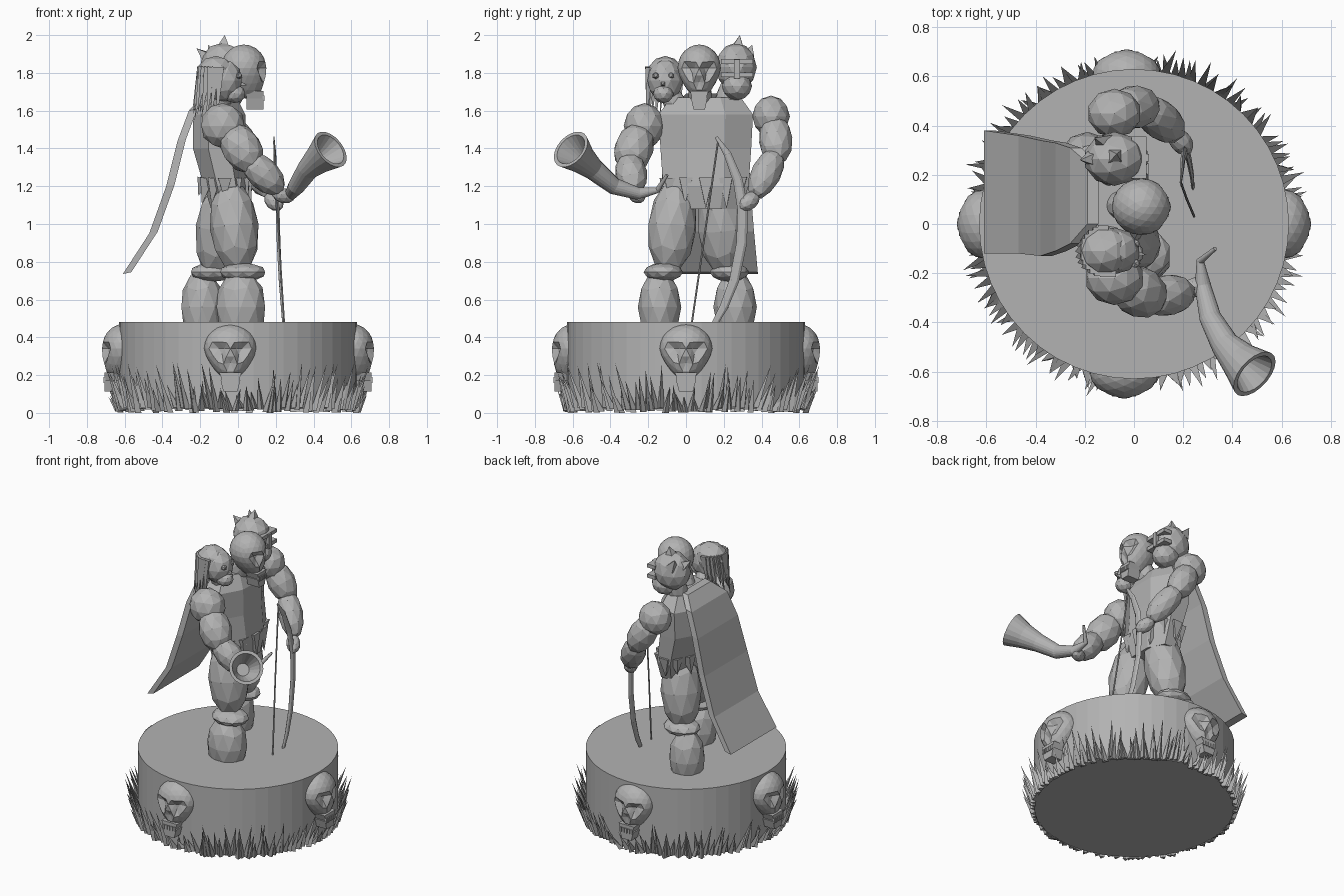
import bpy, bmesh, math, random
from mathutils import Vector as V, Matrix as M

if "Cube" in bpy.data.objects:
    bpy.data.objects.remove(bpy.data.objects["Cube"])

random.seed(4)
stone = bpy.data.materials.new("grey_stone")
stone.diffuse_color = (0.45, 0.45, 0.45, 1)
stone.use_nodes = True
stone.node_tree.nodes["Principled BSDF"].inputs["Base Color"].default_value = stone.diffuse_color


def finish(name, bm):
    bmesh.ops.recalc_face_normals(bm, faces=bm.faces[:])
    me = bpy.data.meshes.new(name)
    bm.to_mesh(me)
    bm.free()
    me.materials.append(stone)
    ob = bpy.data.objects.new(name, me)
    bpy.context.collection.objects.link(ob)
    return ob


def ball(name, loc, radii, direction=(0, 0, 1), sub=2):
    """Faceted ellipsoid; its local z follows direction."""
    rot = V(direction).to_track_quat('Z', 'Y').to_matrix().to_4x4()
    bm = bmesh.new()
    bmesh.ops.create_icosphere(bm, subdivisions=sub, radius=1,
                               matrix=M.Translation(loc) @ rot @ M.Diagonal((*radii, 1)))
    return finish(name, bm)


def limb(name, a, b, r, extra=0.05):
    a, b = V(a), V(b)
    return ball(name, (a + b) / 2, (r, r, (b - a).length / 2 + extra), b - a)


def skin(bm, rings, caps=True):
    vs = [[bm.verts.new(p) for p in r] for r in rings]
    n = len(vs[0])
    for a, b in zip(vs, vs[1:]):
        for i in range(n):
            bm.faces.new((a[i], a[(i + 1) % n], b[(i + 1) % n], b[i]))
    if caps:
        bm.faces.new(vs[0])
        bm.faces.new(vs[-1])


def tube(name, pts, radii, n, flat=1.0):
    """Swept tube with changing radius."""
    pts = [V(p) for p in pts]
    rings = []
    for i, p in enumerate(pts):
        d = (pts[min(i + 1, len(pts) - 1)] - pts[max(i - 1, 0)]).normalized()
        u = d.cross(V((1, 0, 0.01))).normalized()
        w = d.cross(u)
        rings.append([p + radii[i] * (u * math.cos(t) + w * math.sin(t) * flat)
                      for t in (2 * math.pi * k / n for k in range(n))])
    bm = bmesh.new()
    skin(bm, rings)
    return finish(name, bm)


def spike(bm, base, tip, r, n=4):
    base, tip = V(base), V(tip)
    u = (tip - base).orthogonal().normalized()
    w = (tip - base).normalized().cross(u)
    ring = [bm.verts.new(base + r * (u * math.cos(t) + w * math.sin(t)))
            for t in (2 * math.pi * k / n for k in range(n))]
    top = bm.verts.new(tip)
    bm.faces.new(ring)
    for i in range(n):
        bm.faces.new((ring[i], ring[(i + 1) % n], top))


def skull(name, loc, yaw, size):
    """Skull facing local +x, with sunken sockets, narrow cheeks and a jaw."""
    bm = bmesh.new()
    bmesh.ops.create_icosphere(bm, subdivisions=3, radius=1)
    for v in bm.verts:
        d = v.co.copy()
        for s in (-1, 1):
            if (d - V((0.88, 0.42 * s, -0.12)).normalized()).length < 0.31:
                v.co *= 0.74
        if (d - V((0.86, 0, -0.5)).normalized()).length < 0.17:
            v.co *= 0.84
        if d.z < -0.15:
            t = -d.z - 0.15
            v.co.y *= 1 - 0.35 * t
            v.co.z -= 0.35 * t
            v.co.x += 0.2 * t
    for z, h, w in ((-1.15, 0.35, 0.85), (-1.52, 0.46, 0.75)):
        r = bmesh.ops.create_cube(bm, size=1, matrix=M.Translation((0.5, 0, z)) @ M.Diagonal((0.75, w, h, 1)))
        for v in r['verts']:
            if v.co.z < z:
                v.co.y *= 0.7
    for k in range(5):  # teeth
        bmesh.ops.create_cube(bm, size=1, matrix=M.Translation((0.88, 0.15 * (k - 2), -1.27))
                              @ M.Diagonal((0.1, 0.1, 0.24, 1)))
    bmesh.ops.transform(bm, verts=bm.verts[:], matrix=M.Translation(loc) @ M.Rotation(yaw, 4, 'Z') @ M.Diagonal((*size, 1)))
    return finish(name, bm)


# Pedestal drum
bm = bmesh.new()
bmesh.ops.create_cone(bm, cap_ends=True, segments=48, radius1=0.63, radius2=0.63, depth=0.46,
                      matrix=M.Translation((0, 0, 0.25)))
finish("pedestal", bm)

# Four skulls set in the drum
for i, (x, y) in enumerate(((0.61, 0), (-0.03, 0.6), (-0.61, 0), (-0.04, -0.6))):
    skull("pedestal_skull", (x, y, 0.34), i * math.pi / 2, (0.11, 0.14, 0.13))

# Grass blades around the foot
bm = bmesh.new()
for i in range(150):
    a = 2 * math.pi * (i + random.uniform(-0.3, 0.3)) / 150
    near = abs((a + math.pi / 4) % (math.pi / 2) - math.pi / 4) < 0.16
    tipz = random.uniform(0.08, 0.15) if near else random.uniform(0.13, 0.27)
    at = a + random.uniform(-0.05, 0.05)
    rt = random.uniform(0.65, 0.69) + 0.22 * max(0, tipz - 0.08)
    z0 = random.uniform(0, 0.03)
    pol = lambda r, t, z: bm.verts.new((r * math.cos(t), r * math.sin(t), z))
    p, q, m, t = pol(0.622, a - 0.03, z0), pol(0.622, a + 0.03, z0), pol(0.65, a, z0), pol(rt, at, tipz)
    for f in ((p, m, t), (m, q, t), (q, p, t), (p, q, m)):
        bm.faces.new(f)
finish("grass", bm)

# Legs
limb("front_thigh", (-0.04, -0.055, 1.17), (0.0, -0.09, 0.8), 0.13, 0.07)
limb("rear_thigh", (-0.07, 0.17, 1.17), (-0.12, 0.21, 0.78), 0.13, 0.07)
for n, x, y, rx in (("front", 0.015, -0.14, 0.135), ("rear", -0.19, 0.26, 0.115)):
    ball(n + "_shin", (x, y, 0.56), (rx, 0.115, 0.2))
    ball(n + "_knee_band", (x + (0.06 if n == "rear" else 0.01), y + (0.02 if n == "front" else -0.03), 0.745),
         (0.125, 0.105, 0.05))

# Tunic torso
rings = []
for z, x, rx, ry in ((1.08, -0.05, 0.1, 0.2), (1.2, -0.06, 0.13, 0.245), (1.4, -0.1, 0.15, 0.26),
                     (1.58, -0.1, 0.15, 0.27), (1.67, -0.1, 0.1, 0.2)):
    rings.append([(x + rx * math.cos(t), 0.105 + ry * math.sin(t), z)
                  for t in (math.pi / 8 + k * math.pi / 4 for k in range(8))])
bm = bmesh.new()
skin(bm, rings)
finish("torso", bm)

# Ragged hem
bm = bmesh.new()
for k in range(12):
    t = 2 * math.pi * k / 12
    c, s = math.cos(t), math.sin(t)
    spike(bm, (-0.07 + 0.11 * c, 0.105 + 0.21 * s, 1.24),
          (-0.07 + 0.14 * c, 0.105 + 0.22 * s, random.uniform(1.08, 1.15)), 0.05)
finish("tunic_hem", bm)

# Horn arm
ball("horn_shoulder", (-0.08, -0.22, 1.52), (0.12, 0.11, 0.12))
limb("horn_upper_arm", (-0.03, -0.25, 1.48), (0.07, -0.3, 1.32), 0.105, 0.05)
limb("horn_forearm", (0.07, -0.3, 1.33), (0.2, -0.28, 1.2), 0.085, 0.05)
limb("horn_hand", (0.2, -0.28, 1.16), (0.28, -0.24, 1.14), 0.04, 0.02)

# Bow arm
ball("bow_shoulder", (-0.08, 0.45, 1.57), (0.11, 0.1, 0.11))
limb("bow_upper_arm", (-0.05, 0.47, 1.53), (0.05, 0.48, 1.36), 0.09, 0.05)
limb("bow_forearm", (0.05, 0.47, 1.36), (0.16, 0.38, 1.18), 0.08, 0.05)
limb("bow_hand", (0.17, 0.36, 1.14), (0.21, 0.31, 1.1), 0.045, 0.03)

# Horn with hollow bell
tube("horn", [(0.33, -0.1, 1.26), (0.27, -0.15, 1.18), (0.28, -0.25, 1.16), (0.31, -0.38, 1.2),
              (0.37, -0.49, 1.29), (0.43, -0.555, 1.345), (0.49, -0.61, 1.395), (0.485, -0.605, 1.39),
              (0.41, -0.535, 1.325)][:7],
     [0.008, 0.016, 0.033, 0.045, 0.058, 0.08, 0.11], 20)
horn = bpy.data.objects["horn"]
bm = bmesh.new()
bm.from_mesh(horn.data)
cap = max((f for f in bm.faces if len(f.verts) == 20), key=lambda f: f.calc_area())
bmesh.ops.inset_region(bm, faces=[cap], thickness=0.02)
n = cap.normal.copy()
bmesh.ops.inset_region(bm, faces=[cap], thickness=0.05, depth=-0.11)
bm.to_mesh(horn.data)
bm.free()

# Bow and string
tube("bow", [(0.19, 0.16, 1.46), (0.195, 0.22, 1.37), (0.2, 0.275, 1.23), (0.21, 0.3, 1.08),
             (0.215, 0.295, 0.9), (0.225, 0.255, 0.7), (0.235, 0.2, 0.56), (0.24, 0.15, 0.47)],
     [0.008, 0.02, 0.026, 0.028, 0.028, 0.026, 0.022, 0.016], 6, 0.4)
tube("bow_string", [(0.19, 0.17, 1.44), (0.215, 0.1, 0.95), (0.245, 0.03, 0.47)], [0.005] * 3, 6)

# Cape
bm = bmesh.new()
rows = []
for x, z, y0, y1 in ((-0.17, 1.68, 0.0, 0.25), (-0.24, 1.6, -0.08, 0.31), (-0.3, 1.44, -0.11, 0.33),
                     (-0.36, 1.2, -0.13, 0.34), (-0.45, 0.95, -0.12, 0.36), (-0.59, 0.735, -0.12, 0.38)):
    rows.append([(x - 0.02, y0, z), (x - 0.02, y1, z), (x + 0.025, y1, z + 0.01), (x + 0.025, y0, z + 0.01)])
skin(bm, rows)
finish("cape", bm)

# Middle head: skull on a neck
skull("skull_head", (0.03, 0.07, 1.825), 0, (0.12, 0.115, 0.125))
limb("middle_neck", (-0.08, 0.08, 1.6), (0.0, 0.07, 1.75), 0.065)

# Helmeted head
ball("helmet_head", (-0.08, 0.265, 1.83), (0.125, 0.11, 0.13))
ball("helmet_jaw", (-0.03, 0.27, 1.73), (0.09, 0.08, 0.075))
limb("helmet_neck", (-0.1, 0.2, 1.58), (-0.09, 0.25, 1.75), 0.07)
bm = bmesh.new()
spike(bm, (-0.08, 0.27, 1.91), (-0.07, 0.285, 2.0), 0.06)
spike(bm, (-0.14, 0.27, 1.86), (-0.22, 0.26, 1.93), 0.06)
spike(bm, (-0.12, 0.33, 1.88), (-0.16, 0.35, 1.95), 0.045)
for z in (1.86, 1.79):  # brow and cheek bands
    bmesh.ops.create_cube(bm, size=1, matrix=M.Translation((0.02, 0.27, z)) @ M.Diagonal((0.06, 0.17, 0.025, 1)))
bmesh.ops.create_cube(bm, size=1, matrix=M.Translation((0.035, 0.27, 1.82)) @ M.Diagonal((0.05, 0.03, 0.1, 1)))
finish("helmet_crest", bm)

# Long-haired head
ball("maiden_head", (-0.08, -0.11, 1.76), (0.105, 0.095, 0.115))
ball("maiden_chin", (-0.02, -0.12, 1.69), (0.06, 0.055, 0.05))
limb("maiden_neck", (-0.1, -0.03, 1.58), (-0.09, -0.09, 1.7), 0.06)
bm = bmesh.new()
spike(bm, (0.0, -0.12, 1.745), (0.05, -0.125, 1.735), 0.022)
finish("maiden_nose", bm)
for s in (-1, 1):
    ball("maiden_eye", (0.005, -0.12 + 0.04 * s, 1.785), (0.02, 0.02, 0.018), sub=1)
ball("hair_cap", (-0.115, -0.11, 1.785), (0.11, 0.1, 0.105))
bm = bmesh.new()
for k in range(13):
    t = math.radians(100 + 180 * k / 12)
    c, s = math.cos(t), math.sin(t)
    spike(bm, (-0.11 + 0.085 * c, -0.11 + 0.085 * s, 1.83),
          (-0.13 + 0.11 * c, -0.12 + 0.09 * s, random.uniform(1.54, 1.64)), 0.03)
finish("hair_strands", bm)
